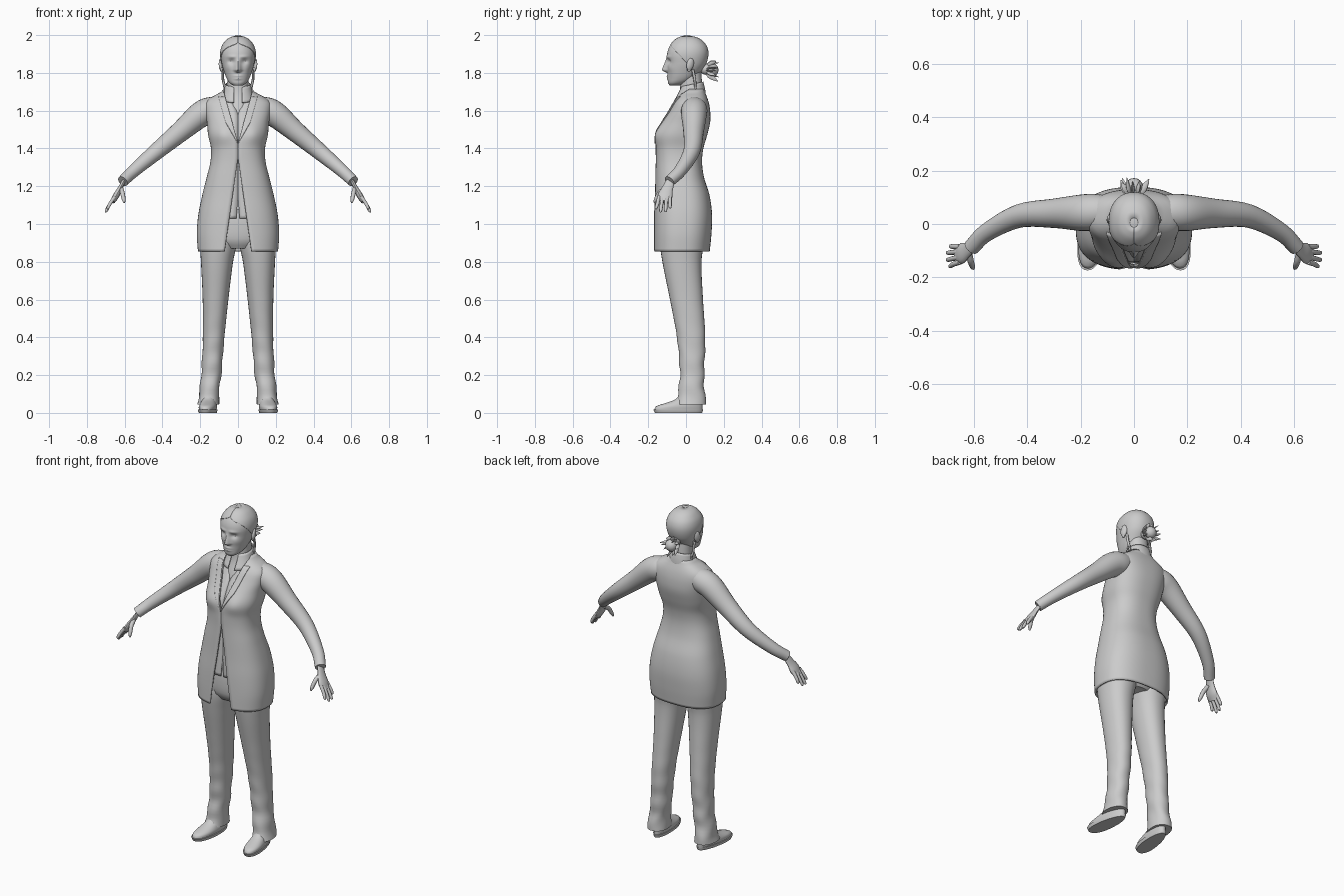
import bpy, bmesh, math, random
from mathutils import Vector, Matrix

random.seed(4)
if "Cube" in bpy.data.objects:
    bpy.data.objects.remove(bpy.data.objects["Cube"])

grey = bpy.data.materials.new("plain grey")
grey.use_nodes = True
grey.diffuse_color = (0.6, 0.6, 0.6, 1)
grey.node_tree.nodes["Principled BSDF"].inputs["Base Color"].default_value = (0.6, 0.6, 0.6, 1)
built = []


def finish(name, bm, mirror=False, thick=0, recalc=True):
    if recalc:
        bmesh.ops.recalc_face_normals(bm, faces=bm.faces)
    mesh = bpy.data.meshes.new(name)
    bm.to_mesh(mesh)
    bm.free()
    mesh.materials.append(grey)
    ob = bpy.data.objects.new(name, mesh)
    bpy.context.collection.objects.link(ob)
    if thick:
        mod = ob.modifiers.new("Thickness", 'SOLIDIFY')
        mod.thickness, mod.offset = thick, -1
    if mirror:
        ob.modifiers.new("Mirror", 'MIRROR').use_mirror_merge = False
    built.append(ob)
    return ob


def sample(keys, u):
    """Smooth interpolation of key tuples, ordered by their first value."""
    i = max(k for k in range(len(keys) - 1) if k == 0 or keys[k][0] <= u)
    def slope(k, c):
        a, b = keys[max(k - 1, 0)], keys[min(k + 1, len(keys) - 1)]
        return (b[c] - a[c]) / (b[0] - a[0])
    p, q = keys[i], keys[i + 1]
    h = q[0] - p[0]
    s = (u - p[0]) / h
    return [p[c] * (2*s**3 - 3*s*s + 1) + q[c] * (3*s*s - 2*s**3)
            + h * (slope(i, c) * (s**3 - 2*s*s + s) + slope(i + 1, c) * (s**3 - s*s))
            for c in range(1, len(p))]


def grid(bm, rows, wrap, caps):
    vs = [[bm.verts.new(p) for p in row] for row in rows]
    n = len(vs[0])
    for a, b in zip(vs, vs[1:]):
        for j in range(n if wrap else n - 1):
            k = (j + 1) % n
            bm.faces.new((a[j], a[k], b[k], b[j]))
    if caps:
        bm.faces.new(vs[0][::-1])
        bm.faces.new(vs[-1])


def loft(name, keys, z0, z1, steps, span=None, grow=0, e=2.2, n=48, deform=None, **kw):
    """Stack of rounded sections: z, centre x, half width, front y, back y."""
    rows = []
    for i in range(steps + 1):
        z = z0 + (z1 - z0) * i / steps
        cx, a, yf, yb = sample(keys, z)
        a, cy, d = a + grow, (yf + yb) / 2, (yb - yf) / 2 + grow
        t0, t1 = span(z, a, e) if span else (0, 2 * math.pi)
        row = []
        for j in range(n if not span else n + 1):
            t = t0 + (t1 - t0) * j / n
            s, c = math.sin(t), math.cos(t)
            p = Vector((cx + a * math.copysign(abs(s) ** (2 / e), s),
                        cy - d * math.copysign(abs(c) ** (2 / e), c), z))
            row.append(deform(p) if deform else p)
        rows.append(row)
    bm = bmesh.new()
    grid(bm, rows, not span, not span)
    return finish(name, bm, recalc=False, **kw)


def tube(bm, pts, wide=(0, 1, 0), flat=1, n=16, steps=5):
    """Tapering limb through points of x, y, z, radius."""
    keys = [(i, *p) for i, p in enumerate(pts)]
    path = [sample(keys, i / steps) for i in range((len(pts) - 1) * steps + 1)]
    rows = []
    for i, p in enumerate(path):
        a, b = path[max(i - 1, 0)], path[min(i + 1, len(path) - 1)]
        tan = (Vector(b[:3]) - Vector(a[:3])).normalized()
        v = tan.cross(Vector(wide)).normalized()
        u = v.cross(tan)
        rows.append([Vector(p[:3]) + p[3] * (u * math.cos(t) + v * flat * math.sin(t))
                     for t in (2 * math.pi * k / n for k in range(n))])
    grid(bm, rows, True, True)


def ball(bm, loc, scale, rot=(0, 0, 0)):
    m = Matrix.Translation(loc) @ Matrix.Rotation(rot[0], 4, 'X') @ Matrix.Rotation(rot[2], 4, 'Z')
    bmesh.ops.create_uvsphere(bm, u_segments=16, v_segments=10, radius=1,
                              matrix=m @ Matrix.Diagonal((*scale, 1)))


def bump(v, centre, width):
    return math.exp(-((v - centre) / width) ** 2)


def edge(x, a, e):
    """Section angle at which the front reaches a given x."""
    return math.asin(min(0.97, max(0, x) / a) ** (e / 2))


# Jacket, blouse and lapels share one torso shape
torso = [(.85, 0, .212, -.172, .125), (.95, 0, .218, -.172, .135), (1.05, 0, .21, -.17, .138),
         (1.15, 0, .19, -.165, .125), (1.25, 0, .165, -.162, .095), (1.33, 0, .146, -.16, .085),
         (1.4, 0, .143, -.16, .092), (1.47, 0, .158, -.156, .112), (1.54, 0, .165, -.125, .128),
         (1.6, 0, .175, -.09, .128), (1.645, 0, .172, -.065, .12), (1.675, 0, .135, -.045, .11),
         (1.7, 0, .088, -.03, .1), (1.73, 0, .07, -.01, .092)]


def bust(p):
    if p.y < 0:
        p.y -= .016 * bump(abs(p.x), .08, .05) * bump(p.z, 1.48, .055)
    return p


def opening(z):
    return max((1.35 - z) * .145, (z - 1.43) * .28, 0)


def jacket_span(z, a, e):
    t = edge(opening(z), a, e)
    return t, 2 * math.pi - t


def lapel_span(z, a, e):
    w = opening(z)
    return edge(w, a, e), edge(w + .035 * min(1, (z - 1.42) / .12), a, e)


def blouse_span(z, a, e):
    t = edge(max((z - 1.58) * .4, (1.14 - z) * .08), a, e)
    return t, 2 * math.pi - t


loft("jacket", torso, .855, 1.715, 60, jacket_span, e=2.5, n=72, deform=bust, thick=.01)
loft("lapels", torso, 1.425, 1.675, 20, lapel_span, .005, 2.5, 8, bust, thick=.006, mirror=True)
loft("blouse", torso, 1.03, 1.69, 40, blouse_span, -.02, 2.5, 64, bust, thick=.004)


def collar_tilt(p):
    p.z += .22 * (p.y - .03)
    return p


collar = [(1.665, 0, .088, -.07, .105), (1.705, 0, .075, -.045, .1), (1.745, 0, .066, -.025, .09)]
loft("blouse_collar", collar, 1.665, 1.74, 6,
     lambda z, a, e: (edge(.022, a, e), 2 * math.pi - edge(.022, a, e)),
     deform=collar_tilt, thick=.006)

# Sleeves and hands
bm = bmesh.new()
tube(bm, [(.08, .05, 1.615, .052), (.14, .045, 1.605, .068), (.2, .042, 1.578, .068),
          (.3, .04, 1.493, .055), (.43, .03, 1.385, .044), (.55, -.03, 1.283, .034),
          (.61, -.088, 1.226, .03)], n=24)
finish("sleeves", bm, mirror=True)

bm = bmesh.new()
tube(bm, [(.598, -.075, 1.24, .022), (.624, -.097, 1.19, .029), (.645, -.11, 1.15, .039),
          (.664, -.118, 1.118, .03)], flat=.42)
for y, tip, drop in ((-.143, (.688, -.158), 1.078), (-.124, (.697, -.134), 1.062),
                     (-.104, (.697, -.108), 1.064), (-.085, (.686, -.084), 1.082)):
    tube(bm, [(.652, y, 1.145, .01), (.676, (y + tip[1]) / 2, 1.11, .0095),
              (*tip, drop + .008, .008), (tip[0] + .001, tip[1], drop, .003)], n=10)
tube(bm, [(.62, -.105, 1.19, .013), (.612, -.14, 1.165, .012), (.605, -.16, 1.13, .01),
          (.602, -.168, 1.112, .004)], wide=(1, 0, 0), n=10)
finish("hands", bm, mirror=True)

# Trousers
def creases(p):
    low = bump(p.z, .1, .25)
    p.y += .004 * low * math.sin(p.z * 55 + p.x * 20)
    p.x += .003 * low * math.sin(p.z * 48 + p.y * 30)
    return p


leg = [(.045, .157, .058, -.055, .108), (.09, .155, .053, -.045, .1), (.2, .142, .053, -.032, .096),
       (.4, .129, .057, -.048, .102), (.6, .119, .068, -.085, .09), (.8, .111, .085, -.125, .082),
       (.9, .104, .097, -.138, .095), (1, .1, .09, -.13, .1)]
loft("trouser_legs", leg, .045, .99, 50, n=32, deform=creases, mirror=True)
hips = [(.87, 0, .1, -.11, .07), (.91, 0, .17, -.135, .1), (1, 0, .195, -.142, .12),
        (1.08, 0, .18, -.135, .115)]
loft("trouser_seat", hips, .87, 1.08, 12)

# Shoes, turned slightly outward
def turn_out(p):
    p.x = .153 + (p.x - .153) * (1 - 1.2 * p.y) - .12 * p.y
    return p


sole = [(0, .153, .042, -.165, .085), (.014, .153, .046, -.172, .09), (.018, .153, .046, -.174, .09)]
upper = [(.014, .153, .041, -.168, .086), (.035, .153, .043, -.158, .087),
         (.05, .153, .04, -.115, .086), (.07, .153, .036, -.06, .085), (.1, .153, .03, -.03, .075)]
loft("shoe_soles", sole, 0, .018, 3, n=32, deform=turn_out, mirror=True)
loft("shoe_uppers", upper, .014, .1, 12, n=32, deform=turn_out, mirror=True)

# Neck and head
neck = [(1.56, 0, .08, -.08, .07), (1.62, 0, .066, -.062, .085), (1.68, 0, .058, -.038, .088),
        (1.74, 0, .055, -.03, .085), (1.82, 0, .055, -.03, .08)]
loft("neck", neck, 1.56, 1.82, 14, n=32)

skull = [(1.732, 0, .022, -.085, -.04), (1.745, 0, .043, -.094, .0), (1.77, 0, .06, -.096, .045),
         (1.81, 0, .075, -.098, .08), (1.85, 0, .086, -.099, .105), (1.9, 0, .092, -.1, .116),
         (1.94, 0, .084, -.087, .108), (1.97, 0, .064, -.063, .085), (1.987, 0, .042, -.04, .058),
         (1.997, 0, .012, -.01, .02)]


def face(p):
    if p.y < -.02:
        x, z = abs(p.x), p.z
        length = max(0, min((1.885 - z) / .068, (z - 1.798) / .016, 1))
        out = .03 * length * bump(x, 0, .011 + .006 * length)
        out += .006 * bump(x, 0, .02) * (bump(z, 1.783, .006) + bump(z, 1.769, .006))
        out += .005 * bump(x, .03, .025) * bump(z, 1.885, .008)
        out -= .011 * bump(x, .035, .017) * bump(z, 1.86, .013)
        out += .004 * bump(x, .05, .02) * bump(z, 1.825, .02)
        p.y -= out
    return p


loft("head", skull, 1.732, 1.997, 64, n=96, deform=face)

bm = bmesh.new()
ball(bm, (.034, -.072, 1.86), (.014, .011, .008))
finish("eyes", bm, mirror=True)
bm = bmesh.new()
ball(bm, (.09, .022, 1.845), (.011, .02, .034), (-.2, 0, .35))
ball(bm, (.088, .016, 1.82), (.008, .011, .014))
finish("ears", bm, mirror=True)

# Hair cap with its hairline, bun and loose locks
hairline = [(1.77, 2.3), (1.81, 2.0), (1.85, 1.6), (1.9, 1.15), (1.93, .75), (1.96, .02), (2, 0)]


def hair_span(z, a, e):
    t = max(0, sample(hairline, z)[0])
    return t, 2 * math.pi - t


loft("hair_cap", skull, 1.775, 1.997, 36, hair_span, .003, n=64, thick=.004)

bm = bmesh.new()
ball(bm, (0, .14, 1.815), (.034, .032, .034))
ball(bm, (0, .105, 1.82), (.03, .03, .03))
for k in range(11):
    ang = 2 * math.pi * k / 11 + random.uniform(-.2, .2)
    out = random.uniform(.048, .06)
    s, c = math.sin(ang), math.cos(ang)
    tube(bm, [(.02 * s, .115, 1.815 + .02 * c, .012), (.038 * s, .135, 1.815 + .038 * c, .013),
              (out * s, random.uniform(.15, .175), 1.813 + out * c, .002)], n=6, flat=.5, steps=3)
finish("hair_bun", bm)

bm = bmesh.new()
tube(bm, [(.08, .035, 1.82, .007), (.08, .045, 1.77, .007), (.072, .05, 1.725, .006),
          (.078, .045, 1.69, .002)], n=8)
finish("hair_locks", bm, mirror=True)

for ob in bpy.context.selected_objects:
    ob.select_set(False)
for ob in built:
    ob.select_set(True)
bpy.context.view_layer.objects.active = built[0]
bpy.ops.object.shade_smooth_by_angle(angle=math.radians(45))
